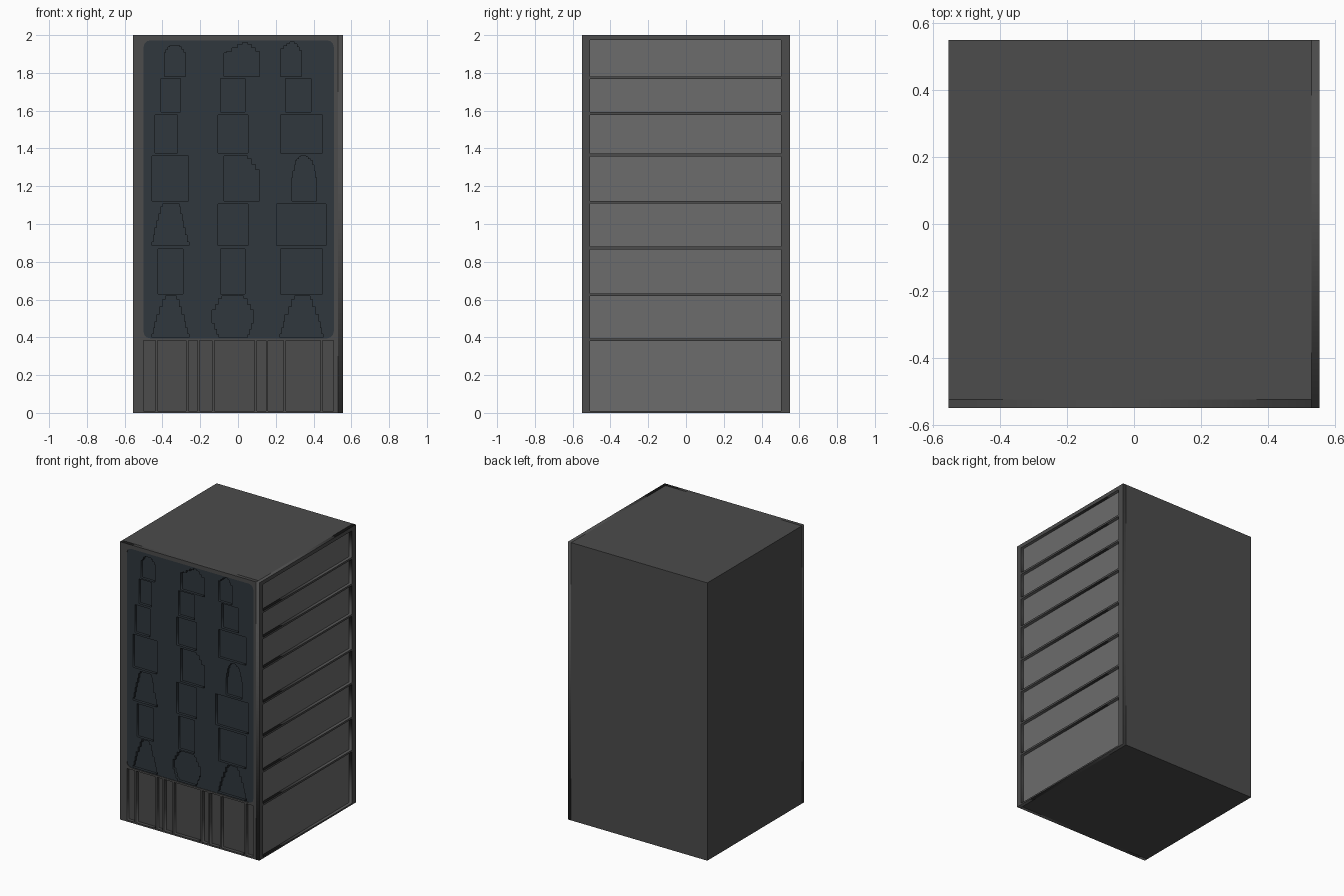
import bpy, math
from mathutils import Matrix

if "Cube" in bpy.data.objects:
    bpy.data.objects.remove(bpy.data.objects["Cube"])


def material(name, rgb):
    m = bpy.data.materials.new(name)
    m.diffuse_color = (*rgb, 1)
    m.use_nodes = True
    m.node_tree.nodes["Principled BSDF"].inputs["Base Color"].default_value = m.diffuse_color
    return m


DARK = material("dark_grey", (0.072, 0.072, 0.072))
LIGHT = material("light_grey", (0.150, 0.150, 0.150))
BLUE = material("dark_blue", (0.029, 0.038, 0.047))


def box(name, lo, hi, mat):
    c = [(a + b) / 2 for a, b in zip(lo, hi)]
    bpy.ops.mesh.primitive_cube_add(size=1, location=c)
    o = bpy.context.object
    o.name = name
    o.data.transform(Matrix.Diagonal([b - a for a, b in zip(lo, hi)] + [1]))
    o.data.materials.append(mat)
    return o


def rect(x0, x1, z0, z1, r=0.0):
    """Rectangle outline, optionally with rounded corners."""
    if not r:
        return [(x0, z0), (x1, z0), (x1, z1), (x0, z1)]
    pts = []
    for i, (cx, cz) in enumerate([(x1 - r, z1 - r), (x0 + r, z1 - r), (x0 + r, z0 + r), (x1 - r, z0 + r)]):
        for k in range(4):
            a = math.pi / 2 * (i + k / 3)
            pts.append((cx + r * math.cos(a), cz + r * math.sin(a)))
    return pts


def stepped(pts, n=3):
    """Turn diagonal runs into little staircases."""
    out = []
    for (x0, z0), (x1, z1) in zip(pts, pts[1:] + pts[:1]):
        out.append((x0, z0))
        if abs(x1 - x0) > 0.005 and abs(z1 - z0) > 0.005:
            for k in range(n):
                xa, xb = x0 + (x1 - x0) * k / n, x0 + (x1 - x0) * (k + 1) / n
                za, zb = z0 + (z1 - z0) * k / n, z0 + (z1 - z0) * (k + 1) / n
                out.append((xa, (za + zb) / 2))
                out.append((xb, (za + zb) / 2))
    return out


# local (u, v, depth) to world, for the front and the right side
FRONT = Matrix(((1, 0, 0, 0), (0, 0, -1, 0), (0, 1, 0, 0), (0, 0, 0, 1)))
RIGHT = Matrix(((0, 0, 1, 0), (1, 0, 0, 0), (0, 1, 0, 0), (0, 0, 0, 1)))


def plate(name, loops, d0, d1, frame, mat):
    """Filled outline with holes, extruded from depth d0 to d1."""
    cu = bpy.data.curves.new(name + "_outline", 'CURVE')
    cu.dimensions = '2D'
    cu.fill_mode = 'BOTH'
    cu.extrude = (d1 - d0) / 2
    for loop in loops:
        s = cu.splines.new('POLY')
        s.points.add(len(loop) - 1)
        for p, (u, v) in zip(s.points, loop):
            p.co = (u, v, 0, 1)
        s.use_cyclic_u = True
    tmp = bpy.data.objects.new(name + "_tmp", cu)
    bpy.context.collection.objects.link(tmp)
    dg = bpy.context.evaluated_depsgraph_get()
    me = bpy.data.meshes.new_from_object(tmp.evaluated_get(dg))
    bpy.data.objects.remove(tmp)
    me.transform(frame @ Matrix.Translation((0, 0, (d0 + d1) / 2)))
    me.materials.clear()
    me.materials.append(mat)
    o = bpy.data.objects.new(name, me)
    bpy.context.collection.objects.link(o)
    return o


# main cabinet
box("cabinet_body", (-0.555, -0.525, 0), (0.53, 0.55, 2), DARK)

# right side: light backing seen through a slatted frame
box("side_panels", (0.53, -0.53, 0.005), (0.533, 0.53, 1.99), LIGHT)
side_z = [0.004, 0.387, 0.625, 0.873, 1.115, 1.365, 1.585, 1.775, 1.98]
side = [rect(-0.55, 0.55, 0, 2)]
side += [rect(-0.507, 0.503, a + 0.007, b - 0.007) for a, b in zip(side_z, side_z[1:])]
plate("side_frame", side, 0.53, 0.555, RIGHT, DARK)

# front frame with display opening and ribbed lower panels
rib_x = [-0.505, -0.432, -0.268, -0.209, -0.131, 0.094, 0.154, 0.247, 0.442, 0.512]
opening = rect(-0.5, 0.507, 0.395, 1.972, 0.035)
front = [rect(-0.555, 0.53, 0, 2), opening]
front += [rect(a + 0.006, b - 0.006, 0.011, 0.382) for a, b in zip(rib_x, rib_x[1:])]
plate("front_frame", front, 0.525, 0.55, FRONT, DARK)

# display: goods are stepped silhouettes sunk into the blue panel
goods = [rect(*g) for g in [
    (-0.408, -0.305, 1.593, 1.77), (-0.093, 0.036, 1.593, 1.77), (0.252, 0.386, 1.593, 1.77),
    (-0.44, -0.32, 1.375, 1.577), (-0.106, 0.052, 1.375, 1.577), (0.225, 0.447, 1.375, 1.577),
    (-0.455, -0.262, 1.122, 1.36),
    (-0.106, 0.052, 0.885, 1.107), (0.205, 0.466, 0.885, 1.107),
    (-0.424, -0.29, 0.63, 0.868), (-0.093, 0.036, 0.63, 0.868), (0.225, 0.447, 0.63, 0.868)]]
goods += [stepped(g) for g in [
    [(-.39, 1.78), (-.278, 1.78), (-.278, 1.9), (-.31, 1.945), (-.36, 1.945), (-.39, 1.9)],
    [(-.075, 1.78), (.115, 1.78), (.115, 1.905), (.05, 1.96), (.025, 1.96), (-.06, 1.905), (-.075, 1.905)],
    [(.225, 1.78), (.335, 1.78), (.335, 1.91), (.3, 1.963), (.275, 1.963), (.225, 1.92)],
    [(-.075, 1.122), (.115, 1.122), (.115, 1.27), (.05, 1.36), (-.075, 1.36)],
    [(.285, 1.122), (.415, 1.122), (.415, 1.23), (.395, 1.33), (.36, 1.36), (.33, 1.36), (.305, 1.33), (.285, 1.23)],
    [(-.455, .885), (-.26, .885), (-.29, 1.0), (-.31, 1.107), (-.4, 1.107), (-.43, 1.0)],
    [(-.455, .4), (-.26, .4), (-.285, .5), (-.325, .62), (-.385, .62), (-.43, .5)],
    [(-.1, .4), (.05, .4), (.083, .49), (.083, .53), (.03, .62), (-.085, .62), (-.137, .53), (-.137, .49)],
    [(.222, .4), (.45, .4), (.425, .5), (.38, .62), (.3, .62), (.25, .5)]]]
plate("display_panel", [opening] + goods, 0.525, 0.546, FRONT, BLUE)
box("display_back", (-0.495, -0.527, 0.398), (0.502, -0.525, 1.969), BLUE)
